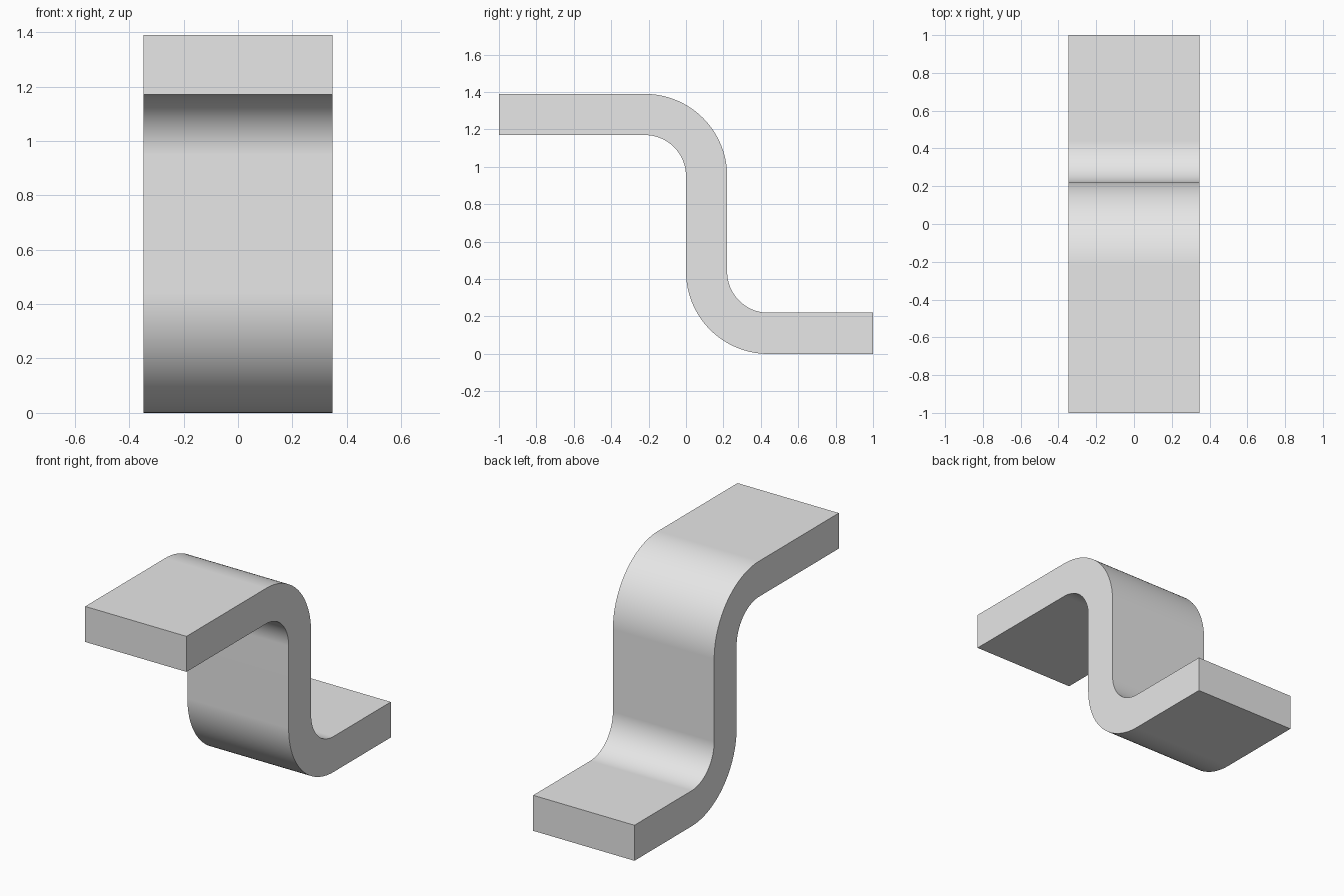
import bpy, bmesh
from math import sin, cos, pi
from mathutils import Vector

cube = bpy.data.objects.get("Cube")
if cube:
    bpy.data.objects.remove(cube, do_unlink=True)

THICK = 0.22
HALF_WIDTH = 0.347
HEIGHT = 1.39
R_IN, R_OUT = THICK, 2 * THICK
SEGMENTS = 32

grey = bpy.data.materials.new("plain grey")
grey.use_nodes = True
grey.diffuse_color = (0.8, 0.8, 0.8, 1)
grey.node_tree.nodes["Principled BSDF"].inputs["Base Color"].default_value = grey.diffuse_color


def bend(cy, cz, start, end, r_left, r_right):
    """Pairs of (y, z) points on both sides of the strip round a bend."""
    pairs = []
    for i in range(SEGMENTS + 1):
        a = start + (end - start) * i / SEGMENTS
        pairs.append([(cy + r * cos(a), cz + r * sin(a)) for r in (r_left, r_right)])
    return pairs


# Strip outline: upper flange, upper bend, web, lower bend, lower flange
pairs = [[(-1, HEIGHT), (-1, HEIGHT - THICK)]]
pairs += bend(-THICK, HEIGHT - R_OUT, pi / 2, 0, R_OUT, R_IN)
pairs += bend(R_OUT, R_OUT, pi, 1.5 * pi, R_IN, R_OUT)
pairs += [[(1, THICK), (1, 0)]]

bm = bmesh.new()
rows = [[bm.verts.new((-HALF_WIDTH, y, z)) for y, z in pair] for pair in pairs]
for (a, b), (c, d) in zip(rows, rows[1:]):
    bm.faces.new((a, b, d, c))

# Extrude the side profile across the width
result = bmesh.ops.extrude_face_region(bm, geom=bm.faces[:])
moved = [g for g in result["geom"] if isinstance(g, bmesh.types.BMVert)]
bmesh.ops.translate(bm, verts=moved, vec=Vector((2 * HALF_WIDTH, 0, 0)))
bmesh.ops.recalc_face_normals(bm, faces=bm.faces[:])

mesh = bpy.data.meshes.new("z_bracket")
bm.to_mesh(mesh)
bm.free()
mesh.materials.append(grey)
bracket = bpy.data.objects.new("z_bracket", mesh)
bpy.context.collection.objects.link(bracket)

# Smooth bends with crisp edges and flat flanges
bpy.ops.object.select_all(action="DESELECT")
bracket.select_set(True)
bpy.context.view_layer.objects.active = bracket
bpy.ops.object.shade_smooth_by_angle(angle=pi / 6)
weighted = bracket.modifiers.new("flat_flanges", "WEIGHTED_NORMAL")
weighted.keep_sharp = True
